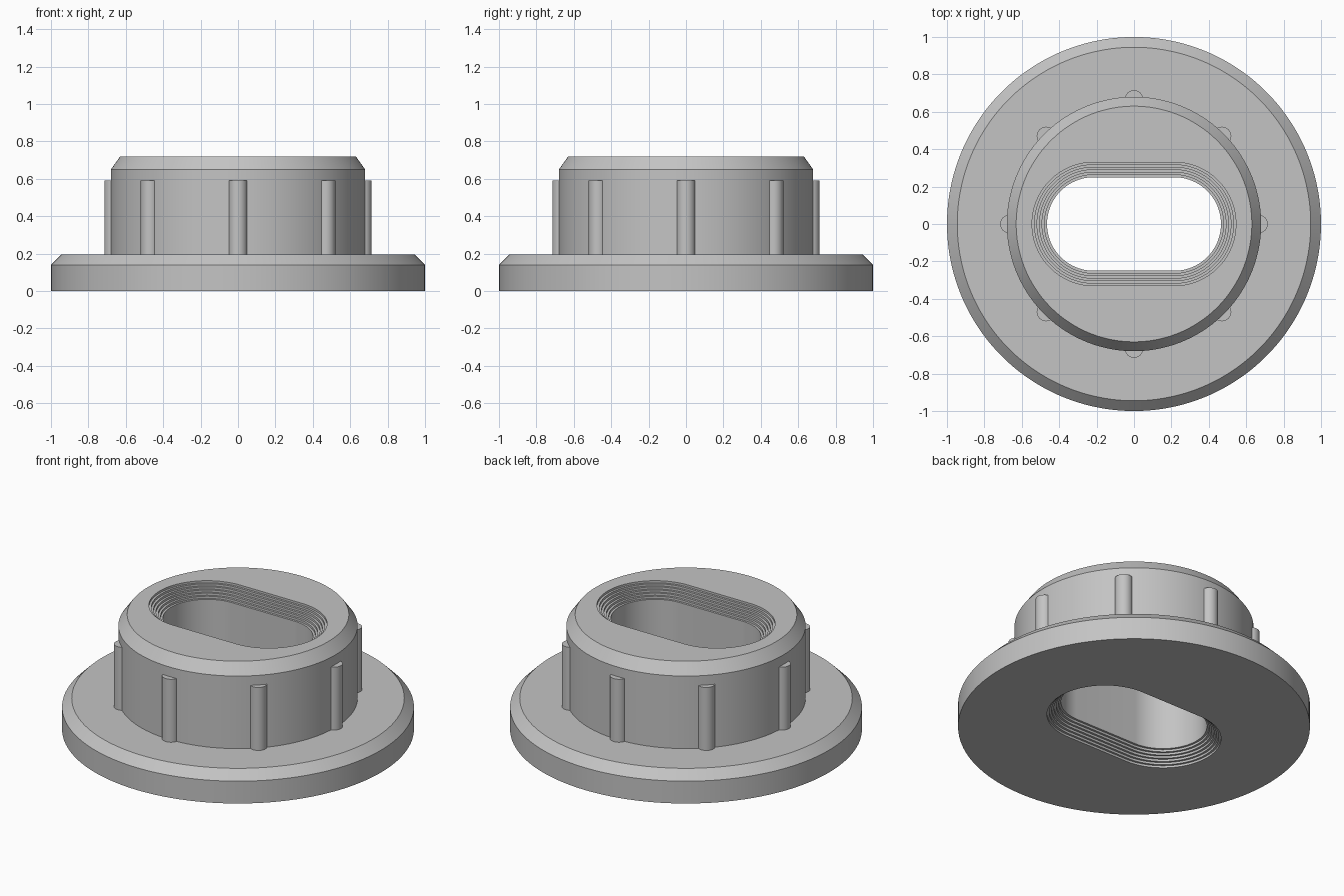
import bpy
import bmesh
import math

cube = bpy.data.objects.get("Cube")
if cube:
    bpy.data.objects.remove(cube, do_unlink=True)

SEGMENTS = 128

grey = bpy.data.materials.new("light_grey")
grey.use_nodes = True
colour = (0.55, 0.55, 0.55, 1)
grey.diffuse_color = colour
grey.node_tree.nodes["Principled BSDF"].inputs["Base Color"].default_value = colour


def finish(obj):
    obj.data.materials.append(grey)
    bpy.ops.object.select_all(action="DESELECT")
    obj.select_set(True)
    bpy.context.view_layer.objects.active = obj
    bpy.ops.object.shade_smooth_by_angle(angle=math.radians(30))


def add_ring(bm, spread, radius, z):
    """Circle, or a rounded slot when its two ends are spread along x."""
    ring = []
    for i in range(SEGMENTS):
        a = 2 * math.pi * (i + 0.5) / SEGMENTS
        x = math.copysign(spread, math.cos(a)) + radius * math.cos(a)
        ring.append(bm.verts.new((x, radius * math.sin(a), z)))
    return ring


# Outer profile of flange and hub, from the underside up to the top rim
HEIGHT = 0.72
outer = [(0, 1, 0), (0, 1, 0.14), (0, 0.945, 0.195), (0, 0.68, 0.195),
         (0, 0.68, 0.65), (0, 0.63, HEIGHT)]

# Slot profile: small steps narrowing in from the top, mirrored at the bottom
STEPS, SLOT_SPREAD, SLOT_OUTER, SLOT_INNER = 6, 0.215, 0.33, 0.25
step = (SLOT_OUTER - SLOT_INNER) / STEPS
upper = [(SLOT_SPREAD, SLOT_OUTER, HEIGHT)]
for k in range(1, STEPS + 1):
    z = HEIGHT - k * step
    upper.append((SLOT_SPREAD, SLOT_OUTER - (k - 1) * step, z))
    upper.append((SLOT_SPREAD, SLOT_OUTER - k * step, z))
lower = [(s, r, HEIGHT - z) for s, r, z in reversed(upper)]

# Flanged hub with the slot through it, skinned as one closed solid
bm = bmesh.new()
rings = [add_ring(bm, *p) for p in outer + upper + lower]
for n, ring in enumerate(rings):
    following = rings[(n + 1) % len(rings)]
    for i in range(SEGMENTS):
        j = (i + 1) % SEGMENTS
        bm.faces.new((ring[i], ring[j], following[j], following[i]))
bmesh.ops.recalc_face_normals(bm, faces=bm.faces)
mesh = bpy.data.meshes.new("flanged_hub")
bm.to_mesh(mesh)
bm.free()
hub = bpy.data.objects.new("flanged_hub", mesh)
bpy.context.collection.objects.link(hub)
finish(hub)

# Eight round grip ribs half sunk in the hub wall
for k in range(8):
    a = k * math.pi / 4
    bpy.ops.mesh.primitive_cylinder_add(
        vertices=32, radius=0.05, depth=0.42,
        location=(0.665 * math.cos(a), 0.665 * math.sin(a), 0.38))
    rib = bpy.context.object
    rib.name = f"grip_rib_{k + 1}"
    finish(rib)
